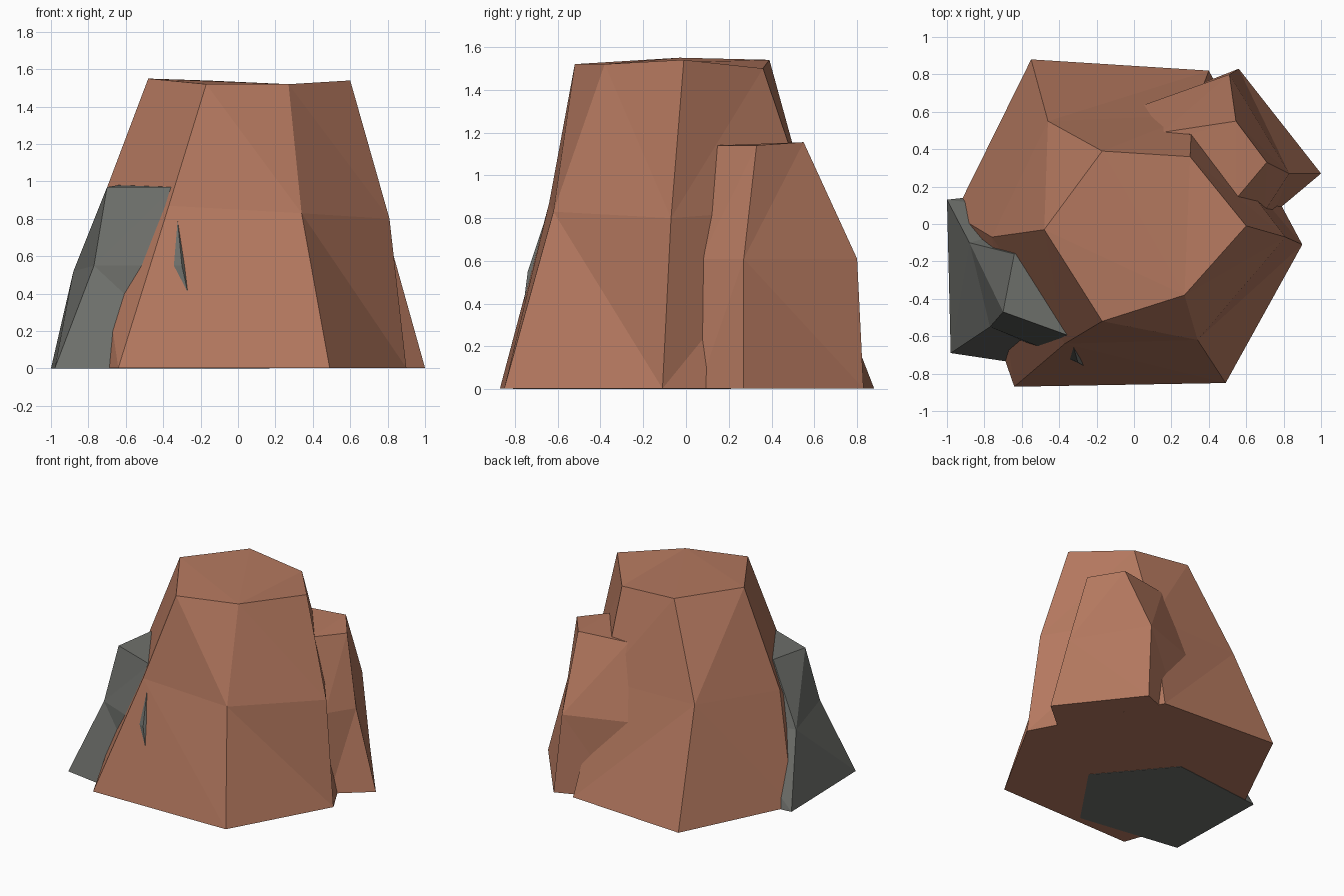
import bpy, bmesh

if "Cube" in bpy.data.objects:
    bpy.data.objects.remove(bpy.data.objects["Cube"])


def material(name, color):
    m = bpy.data.materials.new(name)
    m.diffuse_color = (*color, 1)
    m.use_nodes = True
    m.node_tree.nodes["Principled BSDF"].inputs["Base Color"].default_value = m.diffuse_color
    return m


def rock(name, rings, mat):
    """Loft a faceted boulder through matching rings, listed bottom to top."""
    bm = bmesh.new()
    loops = [[bm.verts.new(p) for p in ring] for ring in rings]
    n = len(loops[0])
    for low, high in zip(loops, loops[1:]):
        for i in range(n):
            j = (i + 1) % n
            bm.faces.new((low[i], low[j], high[j], high[i]))
    bm.faces.new(loops[0][::-1])
    bm.faces.new(loops[-1])
    bmesh.ops.triangulate(bm, faces=bm.faces[:])
    bmesh.ops.recalc_face_normals(bm, faces=bm.faces[:])
    me = bpy.data.meshes.new(name)
    bm.to_mesh(me)
    bm.free()
    me.materials.append(mat)
    ob = bpy.data.objects.new(name, me)
    bpy.context.collection.objects.link(ob)
    return ob


brown = material("reddish brown stone", (0.46, 0.19, 0.115))
grey = material("grey stone", (0.155, 0.16, 0.147))

# Large six-sided boulder
rock("main_boulder", [
    [(-.64, -.87, .003), (.49, -.85, .003), (.90, -.11, .003),
     (.40, .82, .003), (-.55, .88, .003), (-.96, .05, .003)],
    [(-.37, -.64, .87), (.34, -.62, .83), (.81, -.07, .80),
     (.31, .58, .85), (-.46, .55, .85), (-.76, -.07, .81)],
    [(-.17, -.52, 1.52), (.27, -.38, 1.52), (.60, -.01, 1.54),
     (.30, .36, 1.50), (-.17, .39, 1.54), (-.48, -.03, 1.55)],
], brown)

# Smaller boulder leaning on the back right
rock("side_boulder", [
    [(.75, .06, .003), (1.0, .27, .003), (.56, .83, .003),
     (.10, .65, .003), (.20, .20, .003)],
    [(.70, .07, .61), (.83, .27, .61), (.51, .80, .61),
     (-.05, .60, .61), (.10, .20, .61)],
    [(.55, .14, 1.14), (.71, .33, 1.14), (.545, .55, 1.155),
     (.15, .49, 1.15), (.30, .48, 1.15)],
], brown)

# Grey boulder pushed into the front left
rock("grey_boulder", [
    [(-.98, -.69, 0), (-.18, -.81, 0), (.17, -.30, 0),
     (-.26, .21, 0), (-1.0, .13, 0)],
    [(-.77, -.55, .55), (-.30, -.74, .55), (0, -.35, .55),
     (-.35, .05, .55), (-.88, -.10, .52)],
    [(-.70, -.47, .97), (-.34, -.60, .97), (-.10, -.35, .97),
     (-.30, -.10, .97), (-.64, -.16, .98)],
], grey)
